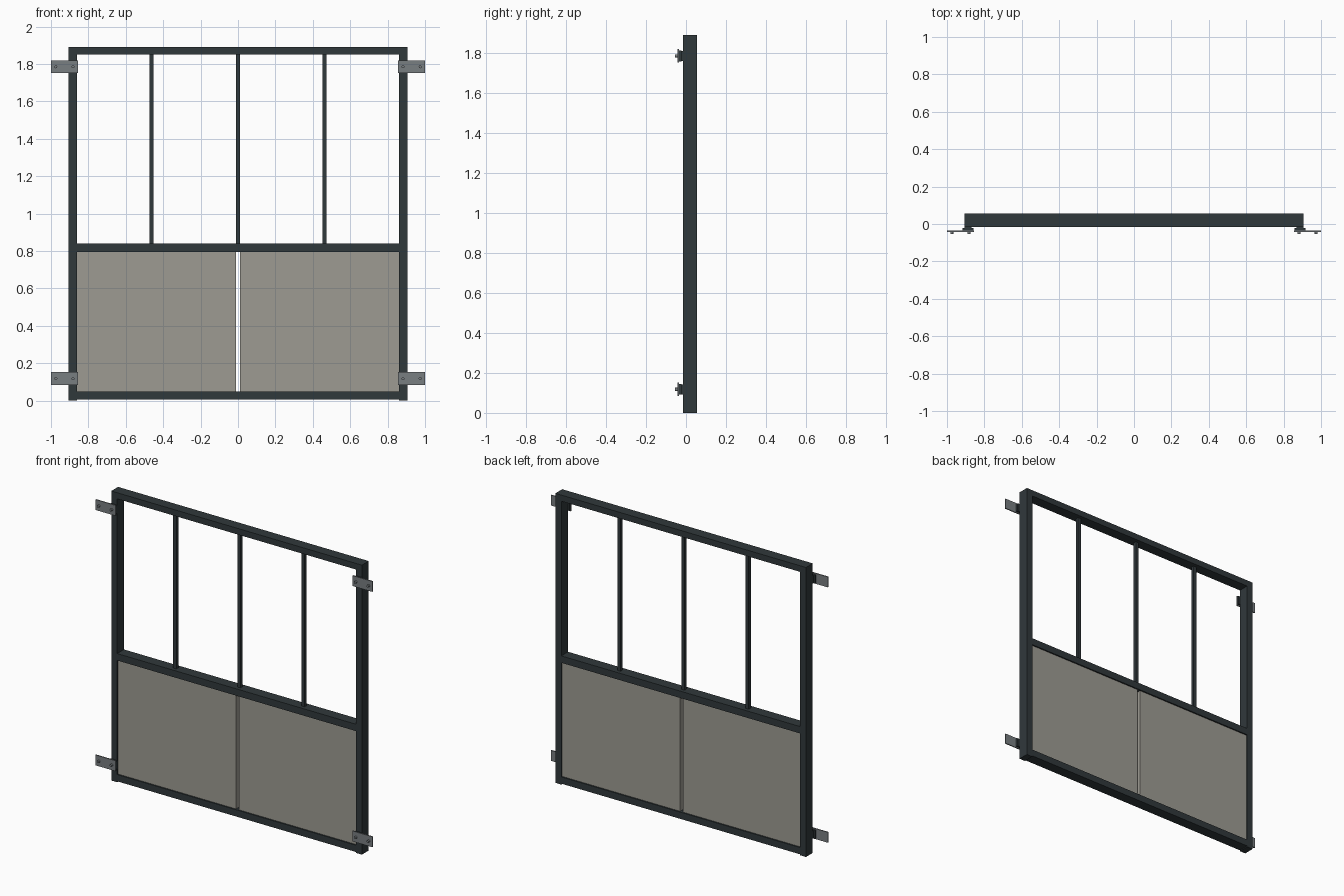
import bpy, bmesh, math
from mathutils import Matrix

if "Cube" in bpy.data.objects:
    bpy.data.objects.remove(bpy.data.objects["Cube"])


def material(name, rgb):
    m = bpy.data.materials.new(name)
    m.diffuse_color = (*rgb, 1)
    m.use_nodes = True
    m.node_tree.nodes["Principled BSDF"].inputs["Base Color"].default_value = m.diffuse_color
    return m


FRAME = material("dark_frame", (0.030, 0.040, 0.044))
PANEL = material("warm_grey_panel", (0.34, 0.33, 0.29))
STEEL = material("bracket_steel", (0.19, 0.21, 0.22))


def finish(name, bm, mat):
    mesh = bpy.data.meshes.new(name)
    bm.to_mesh(mesh)
    bm.free()
    mesh.materials.append(mat)
    ob = bpy.data.objects.new(name, mesh)
    bpy.context.collection.objects.link(ob)
    return ob


def box(name, x, y, z, mat):
    """Box from (min, max) ranges."""
    x, y, z = sorted(x), sorted(y), sorted(z)
    bm = bmesh.new()
    bmesh.ops.create_cube(bm, size=1)
    for v in bm.verts:
        v.co = [r[0] + (c + 0.5) * (r[1] - r[0]) for c, r in zip(v.co, (x, y, z))]
    return finish(name, bm, mat)


def bolt(name, x, z, y0, y1, r):
    bm = bmesh.new()
    m = Matrix.Translation((x, (y0 + y1) / 2, z)) @ Matrix.Rotation(math.pi / 2, 4, 'X')
    bmesh.ops.create_cone(bm, cap_ends=True, segments=16, radius1=r, radius2=r,
                          depth=y1 - y0, matrix=m)
    return finish(name, bm, STEEL)


DEPTH = (-0.015, 0.055)
INNER = 0.862

# Horizontal rails
for name, z in (("bottom_rail", (0.006, 0.05)), ("middle_rail", (0.795, 0.84)),
                ("top_rail", (1.85, 1.89))):
    box(name, (-INNER, INNER), DEPTH, z, FRAME)

# Upright bars in the upper opening
for i, x in enumerate((-0.463, 0, 0.463)):
    box(f"upright_bar_{i}", (x - 0.011, x + 0.011), (0.009, 0.031), (0.84, 1.85), FRAME)

for side, s in (("left", -1), ("right", 1)):
    # Posts and lower infill panels, with a narrow gap in the middle
    box(f"{side}_post", (s * INNER, s * 0.905), DEPTH, (0, 1.89), FRAME)
    box(f"{side}_infill_panel", (s * 0.010, s * INNER), (-0.006, 0.046), (0.05, 0.795), PANEL)

    # Mounting brackets: spacer, clamp block, plate and two bolts
    for level, z in (("lower", 0.118), ("upper", 1.785)):
        n = f"{side}_{level}"
        box(n + "_spacer", (s * 0.870, s * 0.905), (-0.024, -0.015), (z - 0.025, z + 0.025), FRAME)
        box(n + "_clamp_block", (s * 0.858, s * 0.916), (-0.035, -0.022), (z - 0.027, z + 0.027), FRAME)
        box(n + "_plate", (s * 0.856, s * 1.0), (-0.042, -0.035), (z - 0.034, z + 0.034), STEEL)
        for k, x in enumerate((0.882, 0.974)):
            bolt(f"{n}_bolt_{k}", s * x, z, -0.054, -0.036, 0.008)
